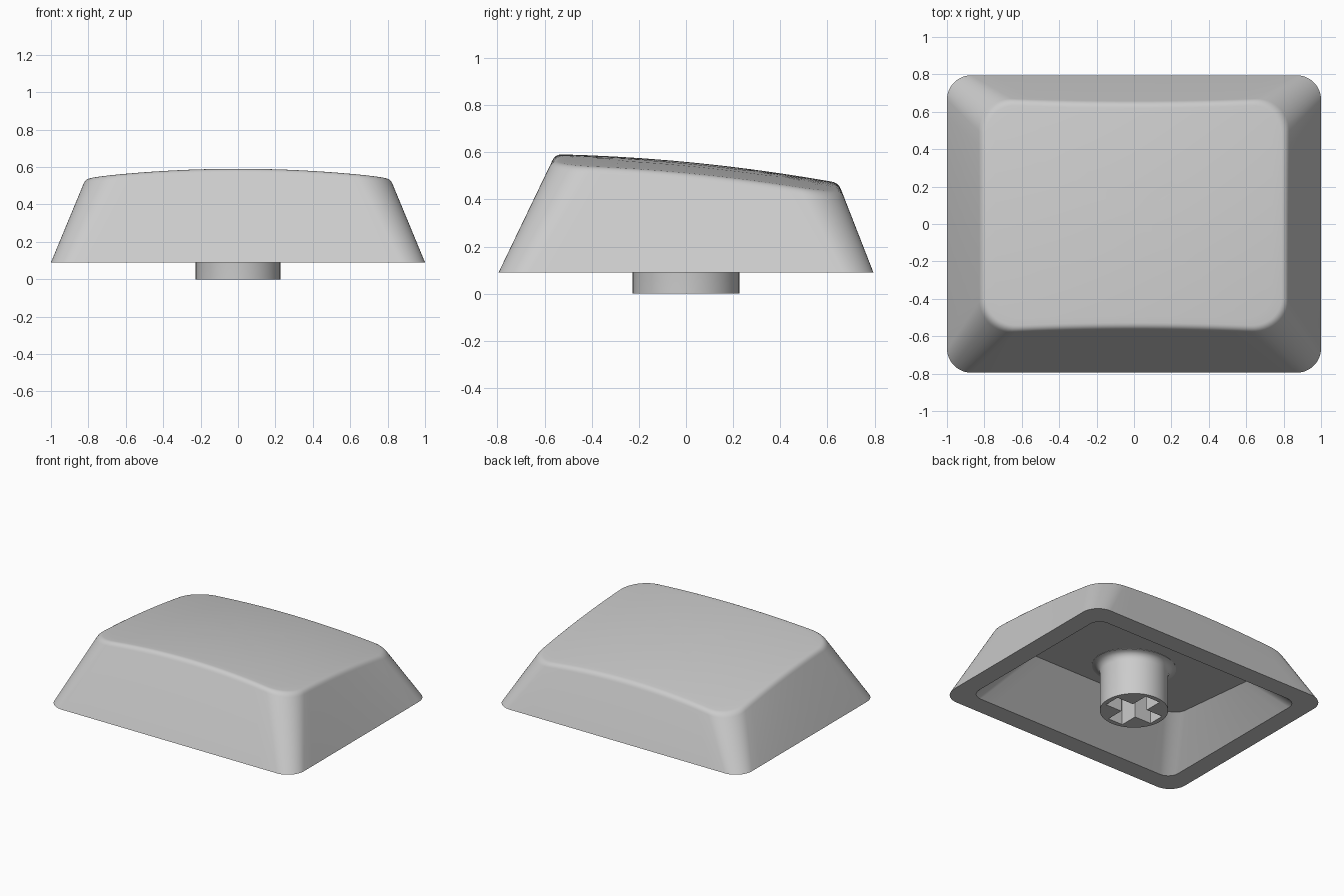
import bpy, bmesh
from math import sin, cos, pi, radians
from mathutils import Vector

if "Cube" in bpy.data.objects:
    bpy.data.objects.remove(bpy.data.objects["Cube"])

BASE = 0.09          # height of the open rim
ARC, EDGE = 12, 14   # steps per rounded corner and per straight edge

grey = bpy.data.materials.new("light grey plastic")
grey.use_nodes = True
grey.diffuse_color = (0.6, 0.6, 0.6, 1)
grey.node_tree.nodes["Principled BSDF"].inputs["Base Color"].default_value = (0.6, 0.6, 0.6, 1)


def crown_z(x, y):
    """Gently domed top, sloping down to the back."""
    return 0.559 - 0.095 * y - 0.066 * y ** 2 - 0.075 * x ** 2


def ceiling_z(y):
    return 0.333 - 0.09 * y


def rounded_rect(x, front, back, r, z, inset=0.0):
    """Ring of points, counter-clockwise from the right-hand side."""
    arcs = []
    for q, (cx, cy) in enumerate([(x - r, back - r), (r - x, back - r),
                                  (r - x, front + r), (x - r, front + r)]):
        angles = [(q + k / ARC) * pi / 2 for k in range(ARC + 1)]
        arcs.append([Vector((cx + (r - inset) * cos(a), cy + (r - inset) * sin(a), z)) for a in angles])
    ring = []
    for q, arc in enumerate(arcs):
        start, end = arc[-1], arcs[(q + 1) % 4][0]
        ring += arc + [start.lerp(end, k / EDGE) for k in range(1, EDGE)]
    return ring


def outer_wall(z, y=0.0, inset=0.0):
    """Tapered body at height z; the side walls reach the same width all along the crown."""
    h = z - BASE
    x = 1 - 0.185 * h / (crown_z(0.815, y) - BASE)
    return rounded_rect(x, -0.795 + 0.48 * h, 0.795 - 0.39 * h, 0.13 + 0.12 * h, z, inset)


def add_ring(bm, points):
    return [bm.verts.new(p) for p in points]


def skin(bm, a, b):
    n = len(a)
    for i in range(n):
        j = (i + 1) % n
        bm.faces.new((a[i], a[j], b[j], b[i]))


def finish(bm, name):
    bmesh.ops.recalc_face_normals(bm, faces=bm.faces[:])
    mesh = bpy.data.meshes.new(name)
    bm.to_mesh(mesh)
    bm.free()
    mesh.materials.append(grey)
    obj = bpy.data.objects.new(name, mesh)
    bpy.context.collection.objects.link(obj)
    bpy.ops.object.select_all(action="DESELECT")
    obj.select_set(True)
    bpy.context.view_layer.objects.active = obj
    bpy.ops.object.shade_smooth_by_angle(angle=radians(32))


# Cavity: sloping walls up to a tilted flat ceiling
ceiling = rounded_rect(0.655, -0.35, 0.48, 0.1, 0)
for p in ceiling:
    p.z = ceiling_z(p.y)
opening = rounded_rect(0.862, -0.657, 0.657, 0.085, BASE)

# Outer wall up to the crown, with a softened edge
SOFT = 0.027
sharp = outer_wall(0.5)
for _ in range(5):
    sharp = [outer_wall(crown_z(p.x, p.y), p.y)[i] for i, p in enumerate(sharp)]
below = [outer_wall(p.z - SOFT, p.y)[i] for i, p in enumerate(sharp)]
inner = [outer_wall(p.z, p.y, SOFT)[i] for i, p in enumerate(sharp)]
for p in inner:
    p.z = crown_z(p.x, p.y)

rings = [ceiling, opening, outer_wall(BASE), below]
for k in range(1, 6):
    t = k / 6
    rings.append([a.lerp(s, t).lerp(s.lerp(b, t), t) for a, s, b in zip(below, sharp, inner)])
rings.append(inner)

# Crown: shrinking rings that follow the dome
centre = Vector((0, 0.05, 0))
for scale in (0.94, 0.8, 0.6, 0.4, 0.2):
    ring = [centre.lerp(p, scale) for p in inner]
    for p in ring:
        p.z = crown_z(p.x, p.y)
    rings.append(ring)

bm = bmesh.new()
loops = [add_ring(bm, r) for r in rings]
for a, b in zip(loops, loops[1:]):
    skin(bm, a, b)
bm.faces.new(loops[0])
centre.z = crown_z(centre.x, centre.y)
hub = bm.verts.new(centre)
for i, v in enumerate(loops[-1]):
    bm.faces.new((v, loops[-1][(i + 1) % len(loops[-1])], hub))
finish(bm, "cap_shell")

# Stem: round post with a flared foot at the ceiling
SIDES = 48
profile = [(0.227, 0), (0.227, 0.275), (0.231, 0.297), (0.242, 0.314),
           (0.257, 0.326), (0.28, 0.331), (0.28, 0.345)]
bm = bmesh.new()
loops = []
for r, z in profile:
    ring = []
    for k in range(SIDES):
        a = 2 * pi * k / SIDES
        tilt = -0.09 * r * sin(a) if z else 0
        ring.append((r * cos(a), r * sin(a), z + tilt))
    loops.append(add_ring(bm, ring))
for a, b in zip(loops, loops[1:]):
    skin(bm, a, b)
bm.faces.new(loops[-1])

# Cross socket in the end of the stem
LONG, HALF, DEPTH = 0.193, 0.06, 0.29
arm = [(LONG, -HALF), (LONG, HALF), (HALF, HALF)]
cross = []
for q in range(4):
    for x, y in arm:
        for _ in range(q):
            x, y = -y, x
        cross.append((x, y))
mouth = add_ring(bm, [(x, y, 0) for x, y in cross])
floor = add_ring(bm, [(x, y, DEPTH) for x, y in cross])
skin(bm, mouth, floor)
bm.faces.new(floor)
open_edges = [e for e in bm.edges if e.is_boundary]
bmesh.ops.triangle_fill(bm, edges=open_edges, use_beauty=True, normal=(0, 0, -1))
finish(bm, "stem")
